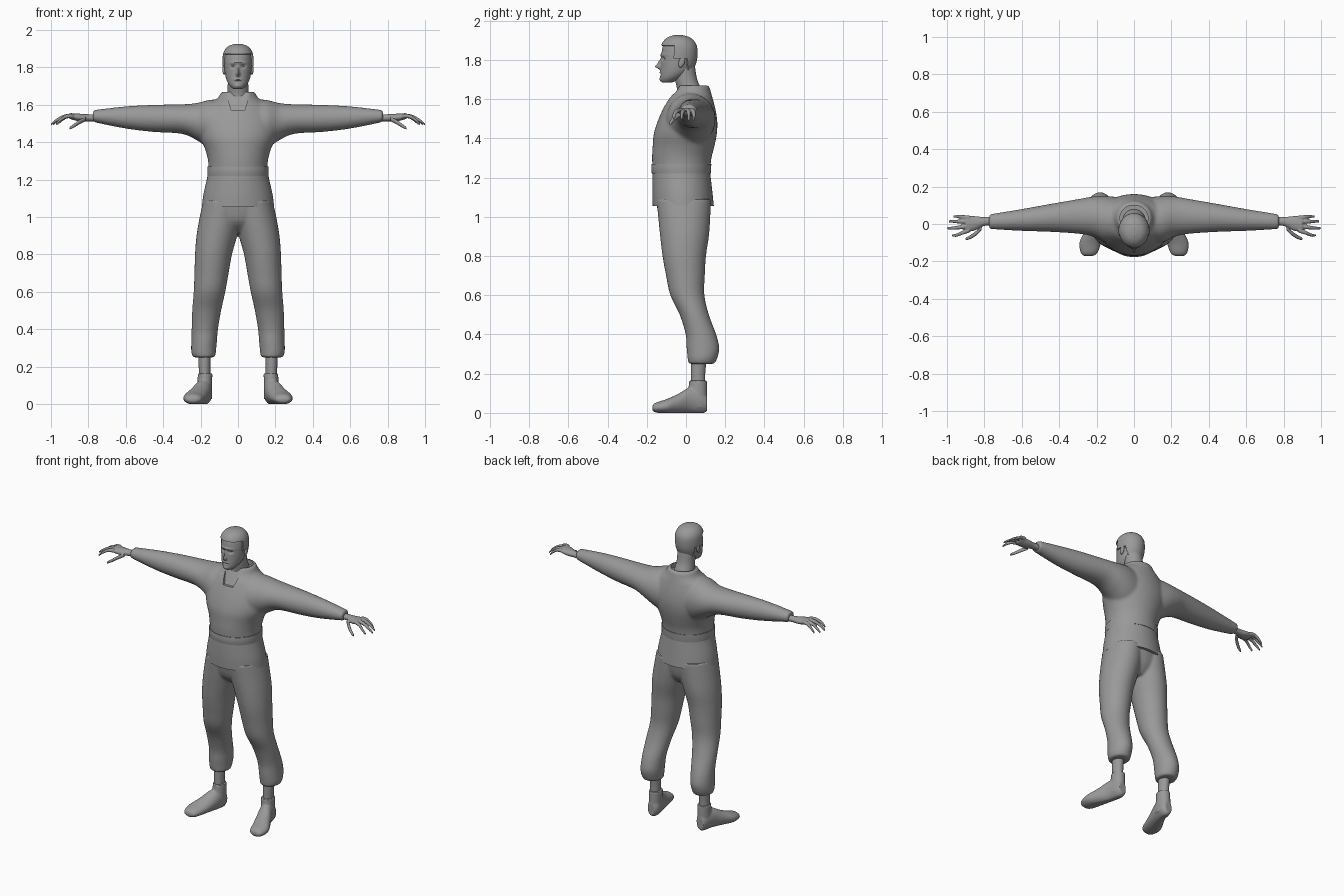
import bpy, bmesh, math
from math import cos, sin, pi, exp, radians
from mathutils import Vector

if "Cube" in bpy.data.objects:
    bpy.data.objects.remove(bpy.data.objects["Cube"], do_unlink=True)

GREY = (0.32, 0.32, 0.32, 1)
clay = bpy.data.materials.new("plain grey")
clay.use_nodes = True
clay.diffuse_color = GREY
clay.node_tree.nodes["Principled BSDF"].inputs["Base Color"].default_value = GREY


def spline(rows, steps):
    """Smoothly interpolate rows of numbers."""
    rows = [Vector(r) for r in rows]
    padded = [rows[0]] + rows + [rows[-1]]
    result = []
    for a, b, c, d in zip(padded, padded[1:], padded[2:], padded[3:]):
        for k in range(steps):
            t = k / steps
            result.append(b + 0.5 * t * (c - a + t * (2 * a - 5 * b + 4 * c - d
                                                      + t * (3 * (b - c) + d - a))))
    return result + [rows[-1]]


def loft(bm, axis, rows, sides=(1,), n=32, steps=4):
    """Closed tube of ovals; each row is position, then low and high limits across."""
    i = "xyz".index(axis)
    others = [k for k in range(3) if k != i]
    for side in sides:
        rings = []
        for t, a0, a1, b0, b1 in spline(rows, steps):
            ring = []
            for k in range(n):
                w = 2 * pi * k / n
                p = Vector()
                p[i] = t
                p[others[0]] = (a0 + a1) / 2 + (a1 - a0) / 2 * cos(w)
                p[others[1]] = (b0 + b1) / 2 + (b1 - b0) / 2 * sin(w)
                p.x *= side
                ring.append(bm.verts.new(p))
            rings.append(ring)
        for low, high in zip(rings, rings[1:]):
            for k in range(n):
                j = (k + 1) % n
                bm.faces.new((low[k], low[j], high[j], high[k]))
        bm.faces.new(rings[0])
        bm.faces.new(rings[-1])


def symmetric(rows):
    return [(z, -x, x, lo, hi) for z, x, lo, hi in rows]


def make(name, bm):
    bmesh.ops.recalc_face_normals(bm, faces=bm.faces)
    mesh = bpy.data.meshes.new(name)
    bm.to_mesh(mesh)
    bm.free()
    ob = bpy.data.objects.new(name, mesh)
    bpy.context.collection.objects.link(ob)
    mesh.materials.append(clay)
    return ob


def modify(ob, kind, **settings):
    mod = ob.modifiers.new(kind.lower(), kind)
    for key, value in settings.items():
        setattr(mod, key, value)
    bpy.context.view_layer.objects.active = ob
    bpy.ops.object.modifier_apply(modifier=mod.name)


def blend(ob, voxel, rounds):
    modify(ob, "REMESH", mode="VOXEL", voxel_size=voxel)
    modify(ob, "SMOOTH", factor=0.5, iterations=rounds)


def carve(ob, cutter):
    cutter.hide_render = True
    modify(ob, "BOOLEAN", operation="DIFFERENCE", solver="EXACT", object=cutter)
    bpy.data.objects.remove(cutter, do_unlink=True)


def finish(ob):
    bpy.ops.object.select_all(action="DESELECT")
    ob.select_set(True)
    bpy.context.view_layer.objects.active = ob
    bpy.ops.object.shade_smooth_by_angle(angle=radians(40))


BOTH = (1, -1)

# Tunic top with both sleeves
bm = bmesh.new()
loft(bm, "z", symmetric([
    (1.23, .158, -.170, .122), (1.30, .16, -.173, .13), (1.36, .175, -.17, .145),
    (1.42, .2, -.165, .157), (1.48, .21, -.147, .16), (1.54, .2, -.122, .152),
    (1.60, .16, -.092, .137), (1.635, .11, -.067, .127), (1.67, .09, -.05, .117)]), n=48)
loft(bm, "x", [
    (.06, -.1, .14, 1.33, 1.63), (.15, -.1, .15, 1.365, 1.627), (.22, -.067, .147, 1.41, 1.61),
    (.3, -.052, .133, 1.445, 1.603), (.45, -.042, .107, 1.455, 1.6),
    (.6, -.037, .08, 1.473, 1.592), (.775, -.027, .052, 1.508, 1.572)], BOTH)
tunic = make("tunic_top", bm)
blend(tunic, .008, 8)

# Neck opening and front notch
bm = bmesh.new()
loft(bm, "z", [(z, -.075, .075, -.037, .1) for z in (1.64, 1.75)])
carve(tunic, make("neck_cutter", bm))
bm = bmesh.new()
outline = [(-.035, 1.57), (.035, 1.57), (.075, 1.7), (-.075, 1.7)]
front = [bm.verts.new((x, -.2, z)) for x, z in outline]
back = [bm.verts.new((x, -.09 + .6 * (z - 1.57), z)) for x, z in outline]
bm.faces.new(front)
bm.faces.new(back)
for k in range(4):
    j = (k + 1) % 4
    bm.faces.new((front[k], front[j], back[j], back[k]))
carve(tunic, make("notch_cutter", bm))
finish(tunic)

# Tunic skirt and waistband
bm = bmesh.new()
loft(bm, "z", symmetric([(1.055, .193, -.17, .142), (1.12, .185, -.172, .135),
                         (1.2, .167, -.171, .126), (1.25, .158, -.168, .12)]), n=64)
finish(make("tunic_skirt", bm))
bm = bmesh.new()
loft(bm, "z", symmetric([(1.22, .163, -.174, .126), (1.245, .164, -.177, .128),
                         (1.27, .163, -.175, .129)]), n=64)
finish(make("waistband", bm))

# Trousers
bm = bmesh.new()
loft(bm, "z", [
    (.25, .122, .24, .012, .145), (.28, .118, .25, .008, .16), (.33, .113, .25, .003, .17),
    (.4, .107, .248, -.002, .154), (.5, .09, .245, -.032, .117), (.6, .068, .237, -.08, .094),
    (.7, .05, .233, -.102, .096), (.8, .032, .23, -.12, .102), (.9, .004, .222, -.132, .117),
    (1.0, -.02, .205, -.142, .124), (1.09, -.02, .185, -.15, .127)], BOTH)
loft(bm, "z", symmetric([(.92, .05, -.07, .07), (.98, .15, -.13, .11),
                         (1.09, .185, -.155, .13)]))
trousers = make("trousers", bm)
blend(trousers, .008, 5)
finish(trousers)

# Ankles
bm = bmesh.new()
loft(bm, "z", [(.1, .148, .208, .025, .1), (.2, .148, .21, .025, .098),
               (.3, .145, .215, .025, .11)], BOTH)
finish(make("ankles", bm))

# Shoes
bm = bmesh.new()
loft(bm, "y", [
    (-.172, .22, .265, .014, .034), (-.155, .195, .285, .002, .052), (-.1, .175, .292, -.003, .07),
    (-.04, .158, .265, -.003, .097), (.02, .143, .235, -.003, .13), (.08, .138, .217, -.003, .12),
    (.108, .155, .205, .008, .09)], BOTH)
loft(bm, "z", [(.03, .138, .22, .0, .108), (.1, .138, .217, .01, .108),
               (.165, .137, .215, .016, .107)], BOTH)
shoes = make("shoes", bm)
blend(shoes, .006, 3)
for v in shoes.data.vertices:
    v.co.z = max(v.co.z, 0)
finish(shoes)

# Hands: palm, four curled fingers and a thumb
bm = bmesh.new()
loft(bm, "x", [(.74, -.008, .04, 1.512, 1.55), (.8, -.01, .037, 1.512, 1.55),
               (.85, -.034, .042, 1.512, 1.553), (.9, -.045, .042, 1.525, 1.556)], BOTH)


def finger(points, sizes):
    loft(bm, "x", [(x, y - r, y + r, z - r, z + r) for (x, y, z), r in zip(points, sizes)],
         BOTH, n=12)


for root, tip, reach in ((.034, .04, .965), (.012, .014, .99), (-.012, -.022, 1.0), (-.034, -.06, .975)):
    span = reach - .88
    finger([(.88, root, 1.541), (.88 + span * .4, (root + tip) / 2, 1.538),
            (.88 + span * .75, tip, 1.518), (reach, tip, 1.495)], (.012, .011, .009, .006))
finger([(.815, -.02, 1.525), (.845, -.05, 1.51), (.875, -.07, 1.49), (.9, -.08, 1.475)],
       (.013, .013, .011, .007))
hands = make("hands", bm)
blend(hands, .004, 2)
finish(hands)

# Neck
bm = bmesh.new()
loft(bm, "z", symmetric([(1.58, .072, -.05, .085), (1.65, .06, -.046, .077),
                         (1.7, .055, -.056, .057), (1.77, .055, -.06, .045)]))
finish(make("neck", bm))

# Head, with facial features pushed in and out of the front
HEAD = symmetric([
    (1.685, .022, -.12, -.07), (1.692, .034, -.127, -.05), (1.71, .05, -.131, -.015),
    (1.735, .062, -.13, .018), (1.765, .069, -.128, .035), (1.8, .073, -.127, .047),
    (1.84, .074, -.124, .05), (1.87, .071, -.118, .046), (1.892, .061, -.106, .033),
    (1.908, .043, -.086, .012), (1.917, .015, -.06, -.02)])
FEATURES = [  # across, height, width, tallness, push
    (0, 1.765, .009, .012, .026), (0, 1.785, .007, .018, .014), (0, 1.735, .02, .006, .005),
    (0, 1.728, .016, .003, -.006), (0, 1.7, .018, .01, .006), (0, 1.825, .045, .007, .006),
    (.028, 1.806, .012, .008, -.013), (-.028, 1.806, .012, .008, -.013)]
bm = bmesh.new()
loft(bm, "z", HEAD, n=128, steps=8)
for v in bm.verts:
    if v.co.y < -.05:
        x, z = v.co.x, v.co.z
        for across, height, width, tall, push in FEATURES:
            v.co.y -= push * exp(-((x - across) / width) ** 2 - ((z - height) / tall) ** 2)
finish(make("head", bm))


# Hair: shell over the crown, temples and nape
def has_hair(p):
    return p.z > 1.868 or (p.y > -.06 and p.z > 1.805) or (p.y > .005 and p.z > 1.74)


bm = bmesh.new()
loft(bm, "z", HEAD, n=96, steps=6)
bald = [f for f in bm.faces if not has_hair(f.calc_center_median())]
bmesh.ops.delete(bm, geom=bald, context="FACES")
hair = make("hair", bm)
modify(hair, "SOLIDIFY", thickness=.009, offset=1)
finish(hair)

# Ears
bm = bmesh.new()
for side in BOTH:
    made = bmesh.ops.create_uvsphere(bm, u_segments=16, v_segments=10, radius=1)
    for v in made["verts"]:
        v.co = Vector((side * (.074 + .009 * v.co.x), -.022 + .016 * v.co.y + .006 * v.co.z,
                       1.788 + .027 * v.co.z))
finish(make("ears", bm))
